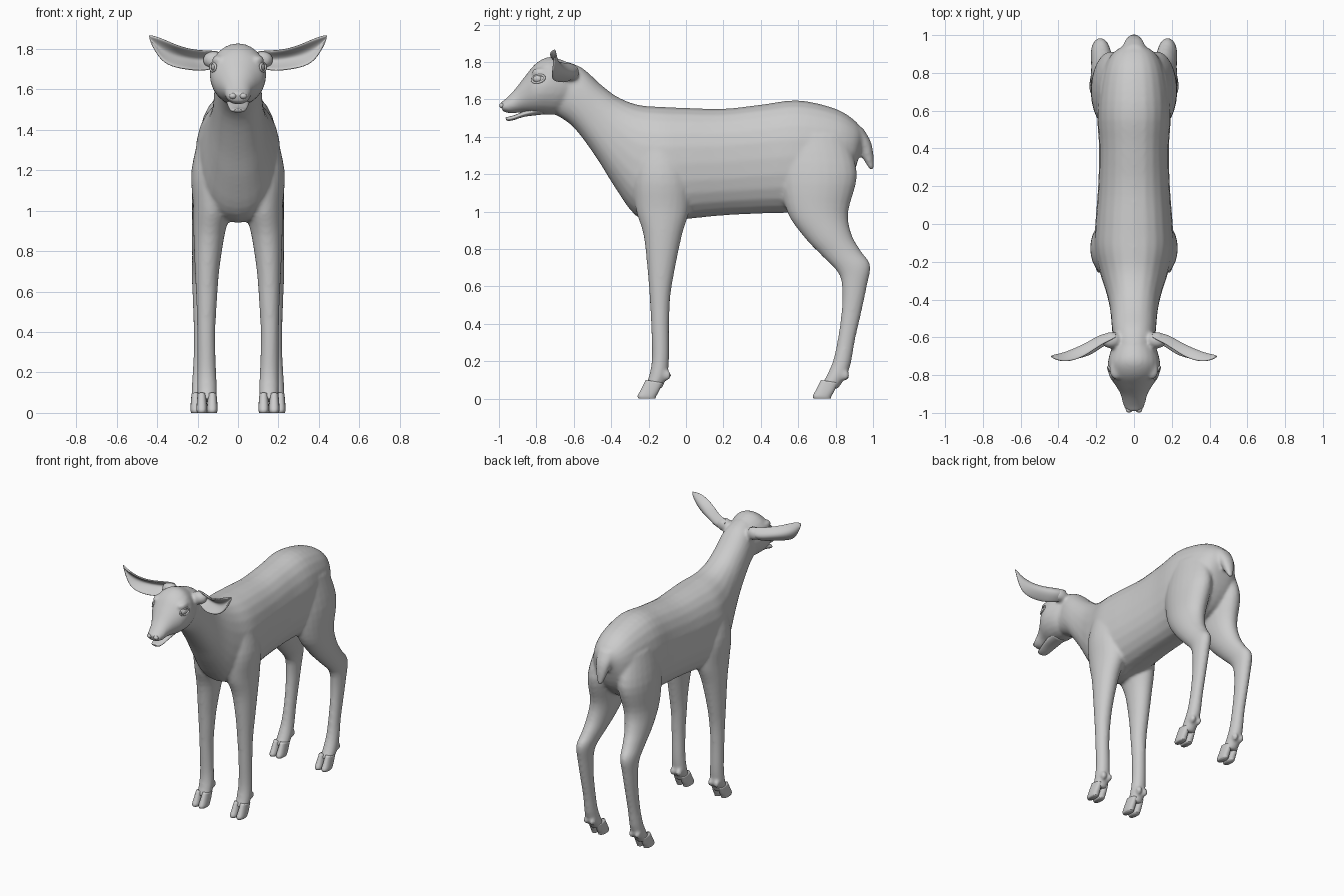
import bpy, bmesh
from math import cos, sin, pi, copysign
from mathutils import Vector, Matrix

if "Cube" in bpy.data.objects:
    bpy.data.objects.remove(bpy.data.objects["Cube"])

GREY = bpy.data.materials.new("plain grey")
GREY.use_nodes = True
GREY.diffuse_color = (0.6, 0.6, 0.6, 1)
GREY.node_tree.nodes["Principled BSDF"].inputs["Base Color"].default_value = (0.6, 0.6, 0.6, 1)


def catmull(p, steps=4):
    """Smoothly refine a list of vectors."""
    out = []
    for i in range(len(p) - 1):
        a, b, c, d = p[max(i - 1, 0)], p[i], p[i + 1], p[min(i + 2, len(p) - 1)]
        for k in range(steps):
            t = k / steps
            out.append(0.5 * (2 * b + (c - a) * t + (2 * a - 5 * b + 4 * c - d) * t * t
                              + (3 * b - a - 3 * c + d) * t ** 3))
    return out + [p[-1]]


def loft(bm, rows, side=1, power=2.0, sides=24):
    """Closed tube; each row is (y, z) of two opposite edges, centre x, half width."""
    rings = []
    for y0, z0, y1, z1, x, w in catmull([Vector(r) for r in rows]):
        ring = []
        for i in range(sides):
            t = 2 * pi * i / sides
            c = copysign(abs(cos(t)) ** (2 / power), cos(t))
            s = copysign(abs(sin(t)) ** (2 / power), sin(t))
            ring.append(bm.verts.new((side * (x + w * c),
                                      (y0 + y1) / 2 + s * (y0 - y1) / 2,
                                      (z0 + z1) / 2 + s * (z0 - z1) / 2)))
        rings.append(ring)
    faces = [bm.faces.new(rings[0]), bm.faces.new(rings[-1][::-1])]
    for a, b in zip(rings, rings[1:]):
        for i in range(sides):
            j = (i + 1) % sides
            faces.append(bm.faces.new((a[i], b[i], b[j], a[j])))
    bmesh.ops.recalc_face_normals(bm, faces=faces)


def ball(bm, centre, size):
    m = Matrix.Translation(centre) @ Matrix.Diagonal((*size, 1))
    bmesh.ops.create_uvsphere(bm, u_segments=20, v_segments=12, radius=1, matrix=m)


def finish(bm, name, smooth=True):
    mesh = bpy.data.meshes.new(name)
    bm.to_mesh(mesh)
    bm.free()
    ob = bpy.data.objects.new(name, mesh)
    bpy.context.collection.objects.link(ob)
    mesh.materials.append(GREY)
    for f in mesh.polygons:
        f.use_smooth = smooth
    return ob


# Torso and neck, from rump to throat
TORSO = [(.955, 1.41, .93, 1.31, 0, .05), (.91, 1.48, .88, 1.17, 0, .12),
         (.8, 1.55, .78, 1.06, 0, .17), (.6, 1.595, .6, 1.0, 0, .195),
         (.4, 1.572, .4, .99, 0, .185), (.2, 1.55, .2, .98, 0, .19),
         (0, 1.555, 0, .96, 0, .205), (-.12, 1.56, -.15, .94, 0, .21),
         (-.25, 1.57, -.27, .98, 0, .18), (-.36, 1.61, -.38, 1.13, 0, .145),
         (-.45, 1.675, -.48, 1.29, 0, .125), (-.55, 1.765, -.6, 1.45, 0, .115),
         (-.63, 1.80, -.7, 1.52, 0, .1)]
# Head, from nape to nose
HEAD = [(-.58, 1.77, -.60, 1.56, 0, .09), (-.66, 1.81, -.69, 1.52, 0, .125),
        (-.73, 1.828, -.77, 1.52, 0, .14), (-.8, 1.795, -.82, 1.525, 0, .127),
        (-.86, 1.725, -.86, 1.53, 0, .095), (-.91, 1.66, -.89, 1.53, 0, .072),
        (-.96, 1.608, -.935, 1.525, 0, .06), (-.995, 1.58, -.98, 1.535, 0, .045)]
FRONT_LEG = [(-.24, 1.42, -.04, 1.42, .11, .07), (-.28, 1.2, .02, 1.2, .125, .105),
             (-.27, 1.02, .02, 1.02, .127, .095), (-.228, .88, -.02, .88, .143, .077),
             (-.207, .7, -.058, .7, .153, .06), (-.195, .55, -.083, .55, .155, .051),
             (-.187, .4, -.09, .4, .157, .045), (-.182, .22, -.09, .22, .155, .046),
             (-.198, .12, -.10, .13, .153, .049), (-.218, .07, -.13, .05, .153, .045)]
HIND_LEG = [(.52, 1.42, .86, 1.40, .1, .08), (.5, 1.2, .915, 1.2, .12, .105),
            (.54, 1.0, .868, 1.0, .135, .092), (.635, .86, .885, .88, .152, .077),
            (.73, .76, .935, .79, .165, .062), (.815, .67, .985, .715, .177, .052),
            (.835, .58, .967, .6, .18, .045), (.83, .45, .935, .45, .18, .04),
            (.808, .3, .903, .31, .18, .039), (.785, .2, .88, .18, .182, .043),
            (.75, .12, .85, .11, .183, .047), (.72, .07, .81, .05, .183, .045)]
TAIL = [(.87, 1.43, .945, 1.45, 0, .065), (.91, 1.36, .988, 1.375, 0, .055),
        (.945, 1.285, 1.003, 1.30, 0, .038), (.985, 1.22, 1.005, 1.225, 0, .014)]

bm = bmesh.new()
loft(bm, TORSO, power=2.3)
loft(bm, HEAD)
loft(bm, TAIL)
for s in (1, -1):
    loft(bm, FRONT_LEG, s)
    loft(bm, HIND_LEG, s)
    ball(bm, (s * .12, -.615, 1.745), (.055, .045, .045))    # ear root
    ball(bm, (s * .095, -.775, 1.745), (.035, .05, .025))    # brow
    for y, x in ((-.103, .153), (.85, .183)):                # dewclaws
        for d in (-.024, .024):
            ball(bm, (s * (x + d), y, .125), (.02, .024, .028))
body = finish(bm, "body")
mod = body.modifiers.new("blend", "REMESH")
mod.mode, mod.voxel_size, mod.use_smooth_shade = "VOXEL", .01, True
mod = body.modifiers.new("soften", "SMOOTH")
mod.factor, mod.iterations = .5, 8

# Lower jaw
bm = bmesh.new()
loft(bm, [(-.76, 1.58, -.76, 1.52, 0, .06), (-.86, 1.54, -.86, 1.508, 0, .052),
          (-.92, 1.515, -.92, 1.49, 0, .042), (-.952, 1.507, -.95, 1.485, 0, .032),
          (-.965, 1.502, -.962, 1.492, 0, .016)])
finish(bm, "lower_jaw")

# Cloven hooves
TOE = [(-.215, .1, -.125, .085, .0, .021), (-.24, .05, -.145, .04, 0, .025),
       (-.258, .016, -.16, .012, 0, .026), (-.254, 0, -.163, 0, 0, .022)]
for name, shift, x in (("front", 0, .153), ("hind", .937, .183)):
    for s, label in ((1, "left"), (-1, "right")):
        bm = bmesh.new()
        for d in (-.026, .026):
            loft(bm, [(a + shift, b, c + shift, e, x + d, w) for a, b, c, e, _, w in TOE], s, 2.4)
        finish(bm, f"{name}_hoof_{label}")

# Ears: cupped blades given by upper edge, lower edge and cup depth
EAR = [((.09, -.60, 1.79), (.10, -.62, 1.71), .03), ((.17, -.635, 1.79), (.17, -.65, 1.69), .06),
       ((.25, -.695, 1.80), (.23, -.70, 1.695), .07), ((.32, -.725, 1.825), (.33, -.72, 1.71), .055),
       ((.39, -.73, 1.857), (.39, -.715, 1.75), .03), ((.442, -.70, 1.868), (.438, -.70, 1.85), 0)]
for s, label in ((1, "left"), (-1, "right")):
    bm = bmesh.new()
    grid = []
    for up, low, depth in EAR:
        row = []
        for k in range(7):
            p = Vector(up).lerp(Vector(low), k / 6) + Vector((0, depth * sin(pi * k / 6), 0))
            row.append(bm.verts.new((s * p.x, p.y, p.z)))
        grid.append(row)
    for a, b in zip(grid, grid[1:]):
        for k in range(6):
            quad = (a[k], a[k + 1], b[k + 1], b[k])
            bm.faces.new(quad if s > 0 else quad[::-1])
    ear = finish(bm, f"ear_{label}")
    mod = ear.modifiers.new("thickness", "SOLIDIFY")
    mod.thickness, mod.offset = .014, 0
    ear.modifiers.new("round", "SUBSURF").levels = 2
    ear.modifiers["round"].render_levels = 2

    # Eyeball with almond shaped lids
    bm = bmesh.new()
    ball(bm, (s * .107, -.79, 1.71), (.026, .03, .024))
    finish(bm, f"eye_{label}")
    lid = bpy.data.curves.new("eyelid", "CURVE")
    lid.dimensions, lid.bevel_depth, lid.bevel_resolution = "3D", .006, 3
    line = lid.splines.new("POLY")
    line.points.add(19)
    line.use_cyclic_u = True
    for i, pt in enumerate(line.points):
        t = 2 * pi * i / 20
        pt.co = (s * (.124 + .012 * cos(t) - .004 * sin(t)), -.79 + .034 * cos(t),
                 1.71 + .02 * sin(t) + .006 * cos(t), 1)
    lid.materials.append(GREY)
    bpy.context.collection.objects.link(bpy.data.objects.new(f"eyelid_{label}", lid))

    # Nostril rim
    bm = bmesh.new()
    ball(bm, (s * .026, -.984, 1.567), (.018, .014, .014))
    finish(bm, f"nostril_{label}")
